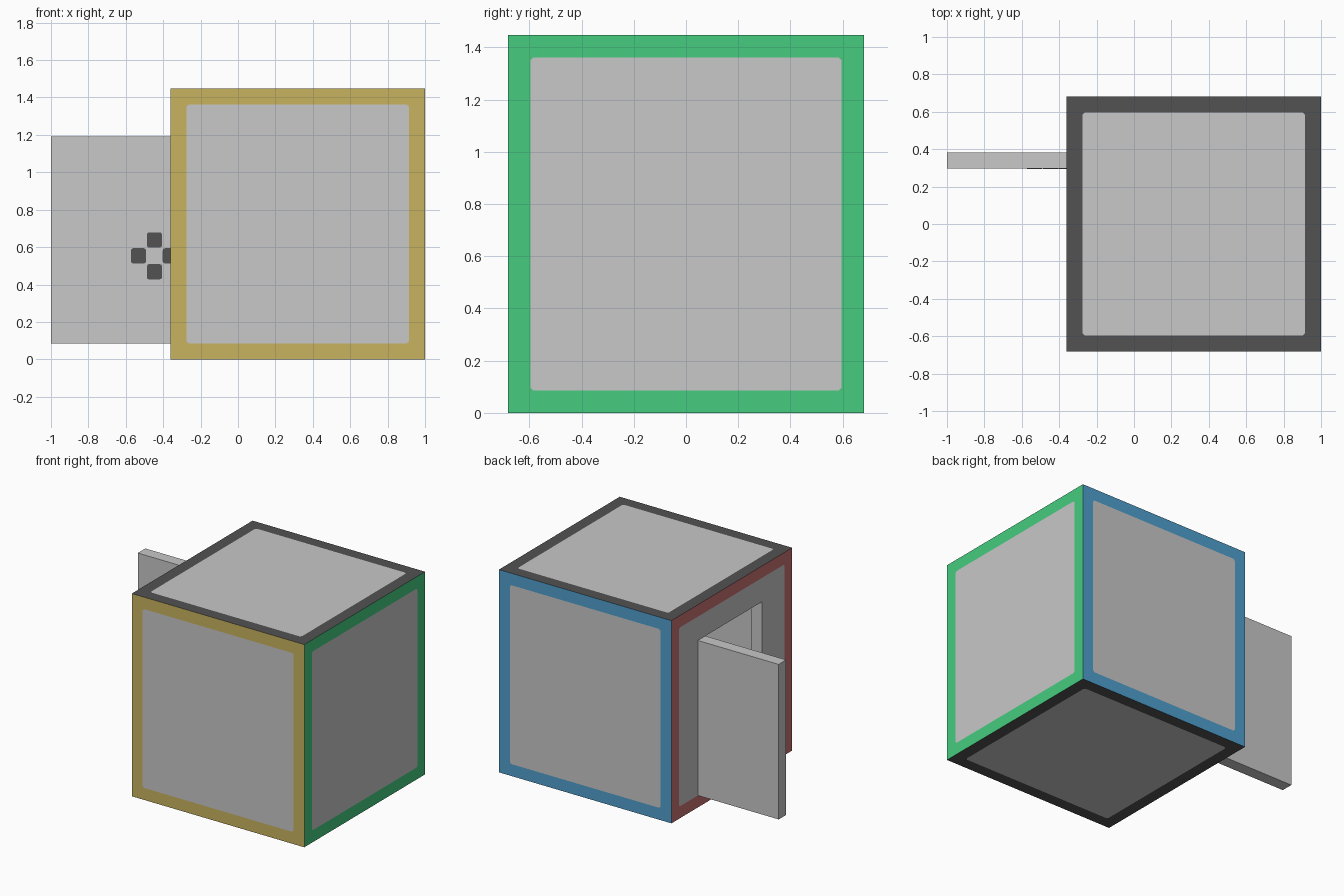
import bpy, bmesh
from mathutils import Vector

if "Cube" in bpy.data.objects:
    bpy.data.objects.remove(bpy.data.objects["Cube"])

U = 2 / 23.5                     # module: wall thickness and border width
W, H = 16 * U, 17 * U            # room width and height
X0 = 1 - W                       # outer plane of the doorway wall
Y1 = W / 2


def srgb(r, g, b):
    lin = lambda c: c / 12.92 if c <= 0.04045 else ((c + 0.055) / 1.055) ** 2.4
    return (lin(r / 255), lin(g / 255), lin(b / 255), 1)


def material(name, *rgb):
    m = bpy.data.materials.new(name)
    m.diffuse_color = srgb(*rgb)
    m.use_nodes = True
    m.node_tree.nodes["Principled BSDF"].inputs["Base Color"].default_value = m.diffuse_color
    return m


grey = material("light grey", 200, 200, 200)
dark = material("dark grey", 82, 82, 82)
yellow = material("yellow", 200, 180, 95)
green = material("green", 70, 203, 127)
blue = material("blue", 81, 161, 206)
red = material("red", 200, 115, 115)


def box_bmesh(lo, hi):
    lo, hi = Vector(lo), Vector(hi)
    bm = bmesh.new()
    bmesh.ops.create_cube(bm, size=1)
    for v in bm.verts:
        v.co = Vector([a + (c + 0.5) * (b - a) for a, b, c in zip(lo, hi, v.co)])
    return bm


def to_object(bm, name, mats):
    me = bpy.data.meshes.new(name)
    bm.to_mesh(me)
    bm.free()
    for m in mats:
        me.materials.append(m)
    ob = bpy.data.objects.new(name, me)
    bpy.context.collection.objects.link(ob)
    return ob


# Room shell: every side has a coloured border around a grey panel
bm = box_bmesh((X0, -Y1, 0), (1, Y1, H))
bmesh.ops.inset_individual(bm, faces=bm.faces[:], thickness=U, use_even_offset=True)
panel_corners = {v for f in bm.faces if f.calc_area() > 1 for v in f.verts}
bmesh.ops.bevel(bm, geom=list(panel_corners), offset=0.012, segments=1,
                affect='VERTICES', profile=0.5)
bm.normal_update()
for f in bm.faces:
    n = f.normal
    if f.calc_area() > 1:
        f.material_index = 0                     # panel
    elif abs(n.z) > 0.5:
        f.material_index = 1                     # top and bottom border
    elif abs(n.y) > 0.5:
        f.material_index = 2 if n.y < 0 else 4   # front, back border
    else:
        f.material_index = 3 if n.x > 0 else 5   # right, left border
room = to_object(bm, "room", [grey, dark, yellow, green, blue, red])

# Hollow interior and doorway
cuts = {
    "interior_cutter": ((X0 + U, -Y1 + U, U), (1 - U, Y1 - U, H - U)),
    "doorway_cutter": ((X0 - U, -4 * U, U), (X0 + 2 * U, 4 * U, 14 * U)),
}
bpy.context.view_layer.objects.active = room
for name, (lo, hi) in cuts.items():
    cutter = to_object(box_bmesh(lo, hi), name, [grey])
    cutter.hide_render = True
    mod = room.modifiers.new(name, 'BOOLEAN')
    mod.operation = 'DIFFERENCE'
    mod.solver = 'EXACT'
    mod.object = cutter
    bpy.ops.object.modifier_apply(modifier=name)
    bpy.data.objects.remove(cutter)

# Open door, hinged in the middle of the wall thickness
door_y = 3.5 * U
to_object(box_bmesh((-1, door_y, U), (-1 + 8 * U, door_y + U, 14 * U)), "door", [grey])

# Four small rounded squares around the handle spot
for i, (dx, dz) in enumerate([(-1, 0), (1, 0), (0, 1), (0, -1)]):
    cx, cz = -1 + (6.5 + dx) * U, (6.5 + dz) * U
    r = U * 0.48
    bm = box_bmesh((cx - r, door_y - 0.003, cz - r), (cx + r, door_y + 0.001, cz + r))
    edges = [e for e in bm.edges if abs(e.verts[0].co.y - e.verts[1].co.y) > 0.001]
    bmesh.ops.bevel(bm, geom=edges, offset=0.012, segments=2, affect='EDGES', profile=0.5)
    to_object(bm, f"handle_mark_{i + 1}", [dark])
